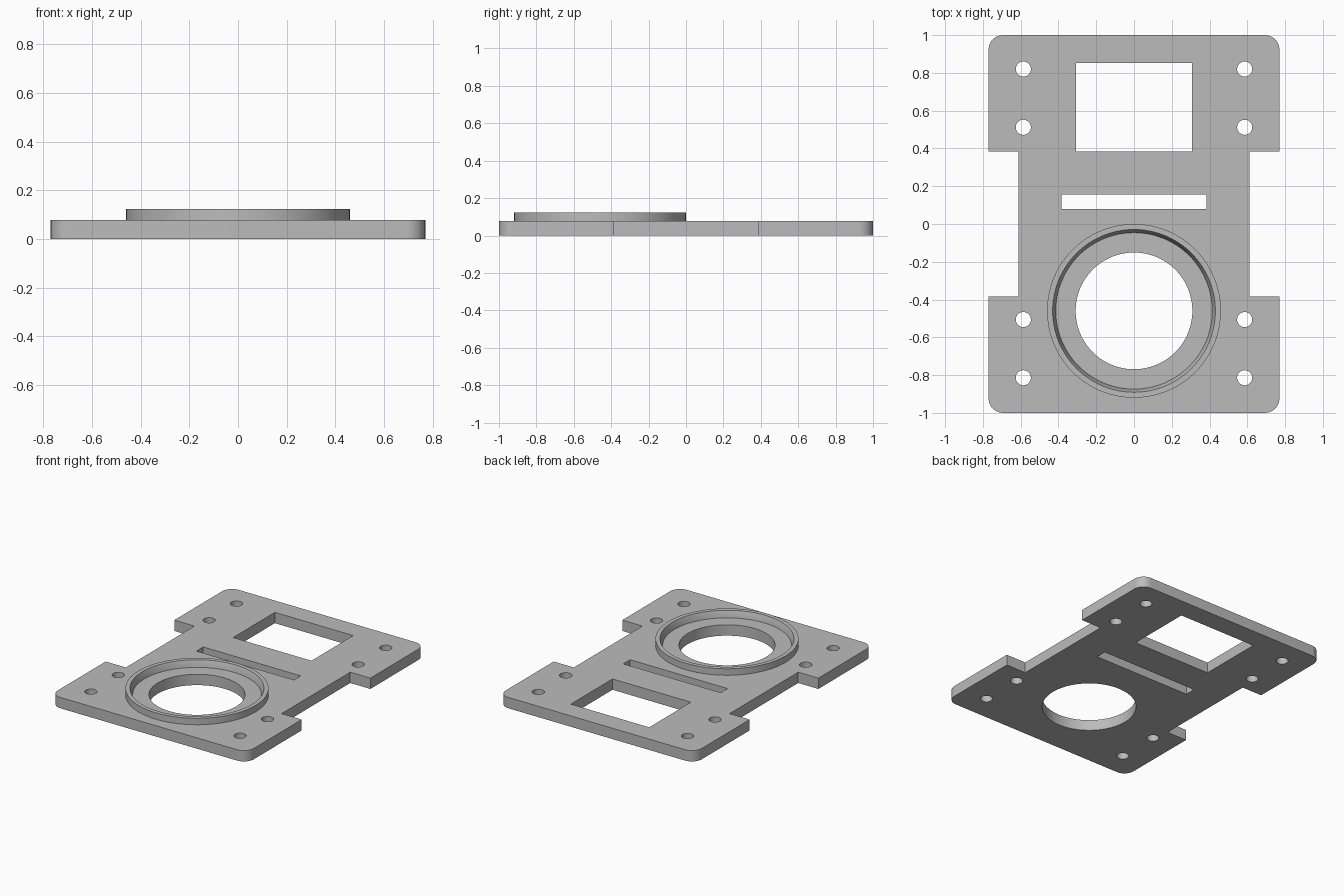
import bpy
import bmesh
from math import sin, cos, pi, radians

if "Cube" in bpy.data.objects:
    bpy.data.objects.remove(bpy.data.objects["Cube"])

THICK = 0.077
RING_Y = -0.46

grey = bpy.data.materials.new("plain grey")
grey.use_nodes = True
grey.diffuse_color = (0.5, 0.5, 0.5, 1)
grey.node_tree.nodes["Principled BSDF"].inputs["Base Color"].default_value = (0.5, 0.5, 0.5, 1)


def arc(cx, cy, r, start, end, n):
    """Points along an arc, angles in degrees."""
    angles = [radians(start + (end - start) * i / n) for i in range(n + 1)]
    return [(cx + r * cos(a), cy + r * sin(a)) for a in angles]


def circle(cx, cy, r, n):
    return arc(cx, cy, r, 0, 360, n)[:-1]


def rect(x, y0, y1):
    return [(-x, y0), (x, y0), (x, y1), (-x, y1)]


def finish(name, mesh):
    """Weld, tidy normals, add to the scene and smooth the round walls."""
    bm = bmesh.new()
    bm.from_mesh(mesh)
    bmesh.ops.remove_doubles(bm, verts=bm.verts, dist=1e-5)
    bmesh.ops.recalc_face_normals(bm, faces=bm.faces)
    bm.to_mesh(mesh)
    bm.free()
    mesh.materials.clear()
    mesh.materials.append(grey)
    obj = bpy.data.objects.new(name, mesh)
    bpy.context.collection.objects.link(obj)
    bpy.ops.object.select_all(action="DESELECT")
    obj.select_set(True)
    bpy.context.view_layer.objects.active = obj
    bpy.ops.object.shade_smooth_by_angle(angle=radians(30))
    return obj


def extruded_plate(name, loops, thickness):
    """Fill an outline with holes and give it thickness, standing on z = 0."""
    curve = bpy.data.curves.new(name + "_outline", "CURVE")
    curve.dimensions = "2D"
    curve.fill_mode = "BOTH"
    curve.extrude = thickness / 2
    for loop in loops:
        spline = curve.splines.new("POLY")
        spline.points.add(len(loop) - 1)
        for point, (x, y) in zip(spline.points, loop):
            point.co = (x, y, 0, 1)
        spline.use_cyclic_u = True
    temp = bpy.data.objects.new(name + "_outline", curve)
    bpy.context.collection.objects.link(temp)
    graph = bpy.context.evaluated_depsgraph_get()
    mesh = bpy.data.meshes.new_from_object(temp.evaluated_get(graph))
    bpy.data.objects.remove(temp)
    for v in mesh.vertices:
        v.co.z += thickness / 2
    return finish(name, mesh)


def revolved_ring(name, profile, cy, n):
    """Turn a closed (radius, height) profile about a vertical axis."""
    verts, faces, k = [], [], len(profile)
    for i in range(n):
        a = 2 * pi * i / n
        verts += [(r * cos(a), cy + r * sin(a), z) for r, z in profile]
        for j in range(k):
            m, i2 = (j + 1) % k, (i + 1) % n
            faces.append((i * k + j, i2 * k + j, i2 * k + m, i * k + m))
    mesh = bpy.data.meshes.new(name)
    mesh.from_pydata(verts, [], faces)
    return finish(name, mesh)


# Plate outline: right half with side notch and rounded corners, then mirrored
W, WAIST, NOTCH, R = 0.77, 0.612, 0.385, 0.077
half = arc(W - R, -1 + R, R, -90, 0, 10)
half += [(W, -NOTCH), (WAIST, -NOTCH), (WAIST, NOTCH), (W, NOTCH)]
half += arc(W - R, 1 - R, R, 0, 90, 10)
outline = half + [(-x, y) for x, y in reversed(half)]

# Openings: window, slot, large bore and eight screw holes
loops = [outline, rect(0.308, 0.385, 0.853), rect(0.383, 0.08, 0.157),
         circle(0, RING_Y, 0.309, 96)]
for y in (0.82, 0.512, -0.506, -0.814):
    for side in (-1, 1):
        loops.append(circle(side * 0.586, y, 0.04, 32))
extruded_plate("mounting_plate", loops, THICK)

# Raised collar with a tapered inner wall
revolved_ring("raised_collar",
              [(0.46, 0.07), (0.46, 0.123), (0.431, 0.123), (0.414, THICK), (0.414, 0.07)],
              RING_Y, 96)
